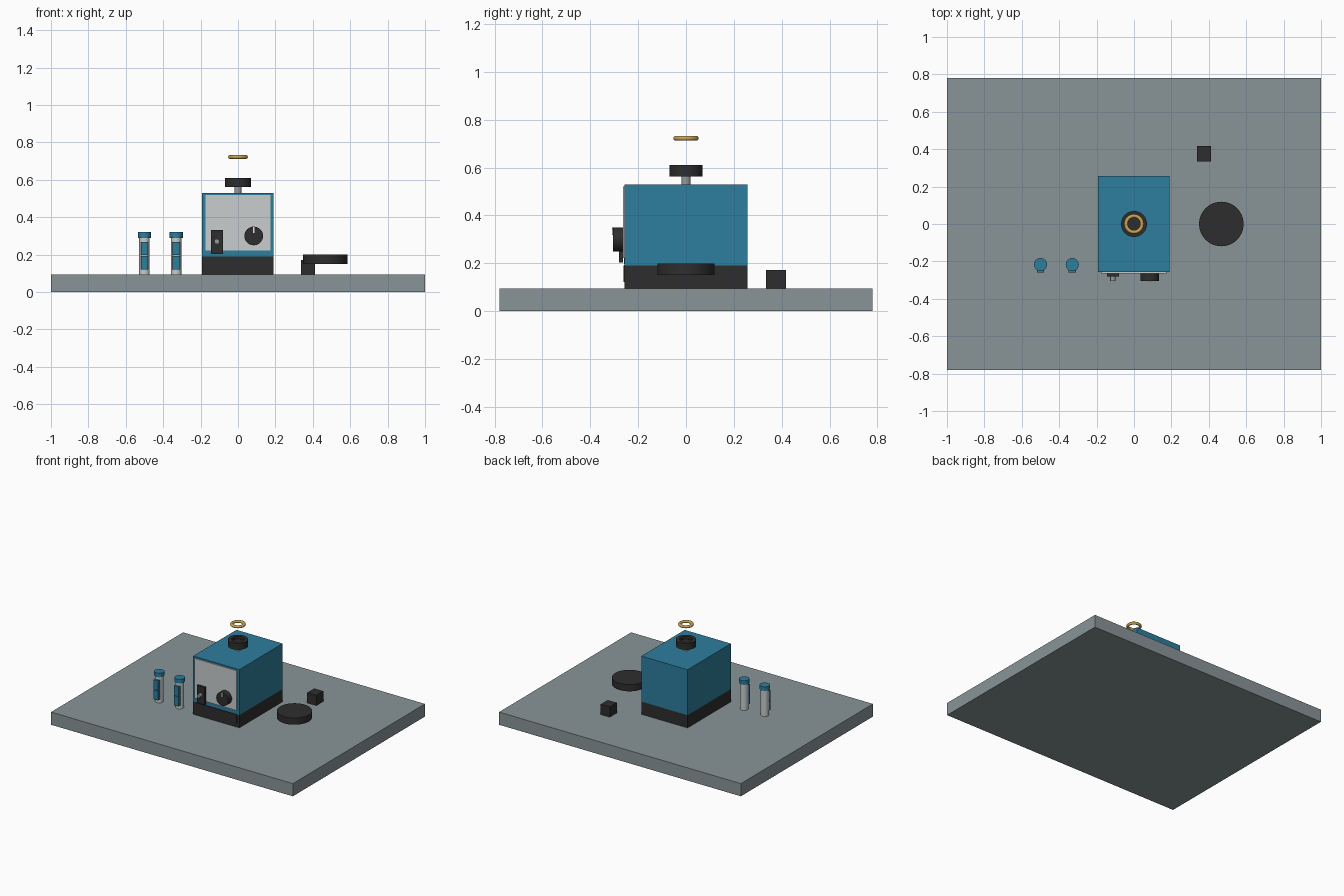
import bpy, bmesh, math
from mathutils import Matrix

if "Cube" in bpy.data.objects:
    bpy.data.objects.remove(bpy.data.objects["Cube"])


def material(name, rgb):
    m = bpy.data.materials.new(name)
    m.diffuse_color = (*rgb, 1)
    m.use_nodes = True
    m.node_tree.nodes["Principled BSDF"].inputs["Base Color"].default_value = m.diffuse_color
    return m


GREY = material("bench grey", (0.25, 0.30, 0.315))
BLUE = material("blue paint", (0.026, 0.21, 0.34))
DARK = material("black plastic", (0.027, 0.027, 0.028))
PANEL = material("light panel", (0.58, 0.61, 0.61))
STEEL = material("steel", (0.30, 0.33, 0.34))
GOLD = material("gold", (0.60, 0.38, 0.08))
WHITE = material("white", (0.8, 0.8, 0.8))


def finish(name, bm, mat, smooth=False):
    bmesh.ops.recalc_face_normals(bm, faces=bm.faces)
    me = bpy.data.meshes.new(name)
    bm.to_mesh(me)
    bm.free()
    me.materials.append(mat)
    ob = bpy.data.objects.new(name, me)
    bpy.context.collection.objects.link(ob)
    if smooth:
        bpy.ops.object.select_all(action='DESELECT')
        ob.select_set(True)
        bpy.context.view_layer.objects.active = ob
        bpy.ops.object.shade_smooth_by_angle(angle=math.radians(35))
    return ob


def box(name, mat, x, y, z):
    """Box from (min, max) ranges on each axis."""
    bm = bmesh.new()
    bmesh.ops.create_cube(bm, size=1)
    for v in bm.verts:
        v.co = [r[0] if c < 0 else r[1] for c, r in zip(v.co, (x, y, z))]
    return finish(name, bm, mat)


def lathe(name, mat, profile, loc, rot=Matrix.Identity(4), n=40, closed=False):
    """Spin an (r, h) profile around the local z axis."""
    bm = bmesh.new()
    verts = [bm.verts.new((r, 0, h)) for r, h in profile]
    pairs = list(zip(verts, verts[1:]))
    if closed:
        pairs.append((verts[-1], verts[0]))
    edges = [bm.edges.new(p) for p in pairs]
    bmesh.ops.spin(bm, geom=verts + edges, cent=(0, 0, 0), axis=(0, 0, 1),
                   angle=2 * math.pi, steps=n, use_duplicate=False)
    bmesh.ops.remove_doubles(bm, verts=bm.verts, dist=1e-5)
    bmesh.ops.transform(bm, matrix=Matrix.Translation(loc) @ rot, verts=bm.verts)
    return finish(name, bm, mat, True)


def cylinder(name, mat, r, h, loc, rot=Matrix.Identity(4), n=40):
    return lathe(name, mat, [(0, 0), (r, 0), (r, h), (0, h)], loc, rot, n)


FORWARD = Matrix.Rotation(math.radians(90), 4, 'X')  # local z points to -y
TOP = 0.095                                          # bench surface height

# Bench slab
box("bench", GREY, (-1, 1), (-0.78, 0.78), (0, TOP))

# Machine housing
box("machine_base", DARK, (-0.192, 0.19), (-0.256, 0.256), (TOP, 0.19))
box("base_front_plate", DARK, (-0.17, 0.17), (-0.261, -0.256), (0.122, 0.19))
box("machine_body", BLUE, (-0.192, 0.19), (-0.256, 0.256), (0.19, 0.53))
box("front_panel", PANEL, (-0.175, 0.173), (-0.264, -0.256), (0.222, 0.52))

# Rocker switch with toggle
box("switch_plate", DARK, (-0.145, -0.08), (-0.28, -0.264), (0.203, 0.333))
cylinder("switch_toggle", STEEL, 0.014, 0.027, (-0.113, -0.279, 0.27), FORWARD, 20)

# Speed knob with pointer
cylinder("speed_knob", DARK, 0.05, 0.042, (0.084, -0.264, 0.30), FORWARD)
box("knob_pointer", WHITE, (0.079, 0.089), (-0.309, -0.305), (0.317, 0.35))

# Shaft and cup on top
cylinder("shaft", STEEL, 0.019, 0.05, (0, 0, 0.53), n=24)
lathe("cup", DARK, [(0, 0.562), (0.069, 0.562), (0.069, 0.61), (0.043, 0.61),
                    (0.043, 0.59), (0, 0.59)], (0, 0, 0))

# Ring floating over the cup
ring = [(0.043 + 0.010 * math.cos(a), 0.010 * math.sin(a))
        for a in (i * math.tau / 12 for i in range(12))]
lathe("ring", GOLD, ring, (0, 0, 0.722), closed=True)

# Sample tubes with caps and label plates
for i, x in enumerate((-0.50, -0.33)):
    y = -0.217
    cylinder(f"tube_{i}", PANEL, 0.028, 0.195, (x, y, TOP), n=32)
    cylinder(f"tube_cap_{i}", BLUE, 0.035, 0.03, (x, y, 0.29), n=32)
    for part, z in (("lower", (0.122, 0.193)), ("upper", (0.197, 0.268))):
        box(f"tube_label_{part}_{i}", BLUE, (x - 0.019, x + 0.019), (-0.26, -0.235), z)

# Loose accessories
cylinder("round_head", DARK, 0.119, 0.05, (0.467, 0, 0.15), n=48)
box("small_block", DARK, (0.338, 0.413), (0.335, 0.418), (TOP, 0.172))
